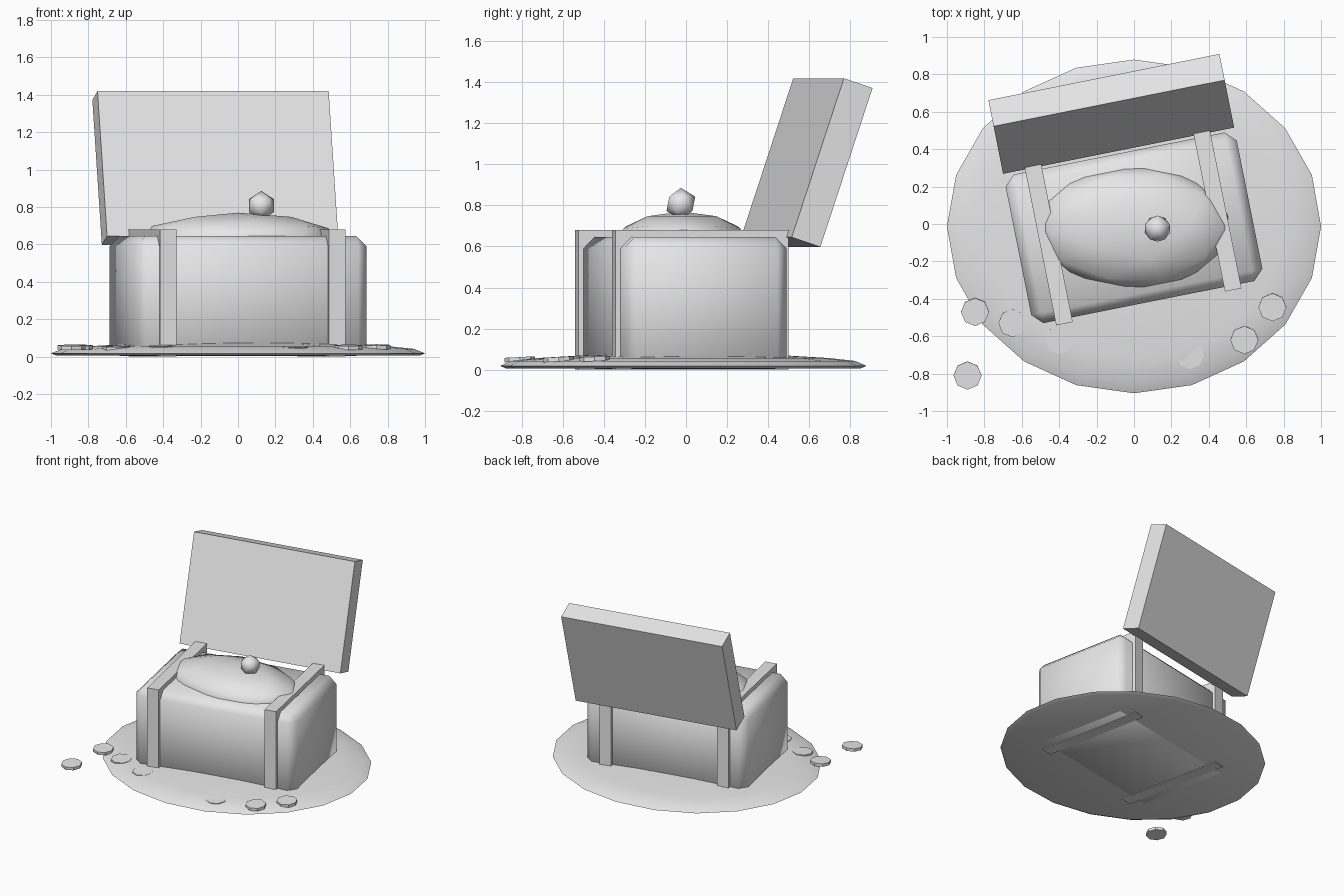
import bpy
import bmesh
import math
from mathutils import Matrix, Vector

cube = bpy.data.objects.get("Cube")
if cube:
    bpy.data.objects.remove(cube, do_unlink=True)

GREY = (0.8, 0.8, 0.8, 1)
mat = bpy.data.materials.new("plain grey")
mat.use_nodes = True
mat.diffuse_color = GREY
mat.node_tree.nodes["Principled BSDF"].inputs["Base Color"].default_value = GREY

# The chest, its straps and its lid share one turned frame
CHEST = Matrix.Translation((0, -0.02, 0)) @ Matrix.Rotation(math.radians(11.3), 4, "Z")
HALF_W, HALF_D, HEIGHT = 0.63, 0.405, 0.645


def finish(name, bm, smooth=False, matrix=Matrix()):
    bmesh.ops.recalc_face_normals(bm, faces=bm.faces)
    for face in bm.faces:
        face.smooth = smooth
    mesh = bpy.data.meshes.new(name)
    bm.to_mesh(mesh)
    bm.free()
    mesh.materials.append(mat)
    obj = bpy.data.objects.new(name, mesh)
    obj.matrix_world = matrix
    bpy.context.collection.objects.link(obj)
    return obj


def box(name, low, high, matrix, bevel=0):
    bm = bmesh.new()
    low, high = Vector(low), Vector(high)
    bmesh.ops.create_cube(bm, size=1, matrix=Matrix.Translation((low + high) / 2)
                          @ Matrix.Diagonal((high - low).to_4d()))
    if bevel:
        bmesh.ops.bevel(bm, geom=bm.edges[:], offset=bevel, segments=1, affect="EDGES")
    return finish(name, bm, bool(bevel), matrix)


def ball(name, centre, radii, detail, turn=0):
    bm = bmesh.new()
    bmesh.ops.create_icosphere(bm, subdivisions=detail, radius=1,
                               matrix=Matrix.Diagonal((*radii, 1)) @ Matrix.Rotation(turn, 4, "Z"))
    return finish(name, bm, True, Matrix.Translation(centre))


# Chest body with chamfered edges
box("chest_body", (-HALF_W, -HALF_D, 0.004), (HALF_W, HALF_D, HEIGHT), CHEST, 0.055)

# Straps running round the body
for side, x in (("right", -0.465), ("left", 0.455)):
    box(side + "_strap", (x - 0.045, -0.43, 0), (x + 0.045, 0.43, 0.68), CHEST)

# Open lid, hinged along the back edge
hinge = Matrix.Translation((0, 0.42, HEIGHT)) @ Matrix.Rotation(math.radians(-18.5), 4, "X")
box("open_lid", (-HALF_W, 0, 0), (HALF_W, 0.15, 0.817), CHEST @ hinge)

# Heap of treasure and the gem on it
ball("treasure_heap", (0, -0.02, 0.62), (0.54, 0.335, 0.15), 2)
ball("gem", (0.125, -0.025, 0.808), (0.078, 0.078, 0.078), 1, math.pi / 2)

# Low sand mound: rings from the middle out to the rim, flat underneath
bm = bmesh.new()
SIDES = 20
rings = []
for radius, z in ((0.5, 0.072), (0.8, 0.056), (0.94, 0.042), (1, 0.018), (0.97, 0.006)):
    ring = []
    for i in range(SIDES):
        a = math.tau * i / SIDES
        ring.append(bm.verts.new((radius * math.cos(a), radius * 0.892 * math.sin(a) - 0.013, z)))
    rings.append(ring)
peak = bm.verts.new((0, 0, 0.08))
for i in range(SIDES):
    j = (i + 1) % SIDES
    bm.faces.new((peak, rings[0][i], rings[0][j]))
    for inner, outer in zip(rings, rings[1:]):
        bm.faces.new((inner[i], outer[i], outer[j], inner[j]))
bm.faces.new(rings[-1])
mound = finish("sand_mound", bm)
bpy.ops.object.select_all(action="DESELECT")
mound.select_set(True)
bpy.context.view_layer.objects.active = mound
bpy.ops.object.shade_smooth_by_angle(angle=math.radians(50))

# Scattered eight-sided coins, some half buried
COINS = ((-0.85, -0.47, 0.05), (-0.89, -0.81, 0.05), (0.74, -0.445, 0.052), (0.59, -0.62, 0.05),
         (-0.65, -0.53, 0.044), (-0.4, -0.62, 0.047), (0.3, -0.7, 0.042))
for n, place in enumerate(COINS, 1):
    bm = bmesh.new()
    bmesh.ops.create_cone(bm, cap_ends=True, segments=8, radius1=0.075, radius2=0.075, depth=0.022)
    finish(f"coin_{n}", bm, False, Matrix.Translation(place) @ Matrix.Rotation(0.05, 4, "X"))
